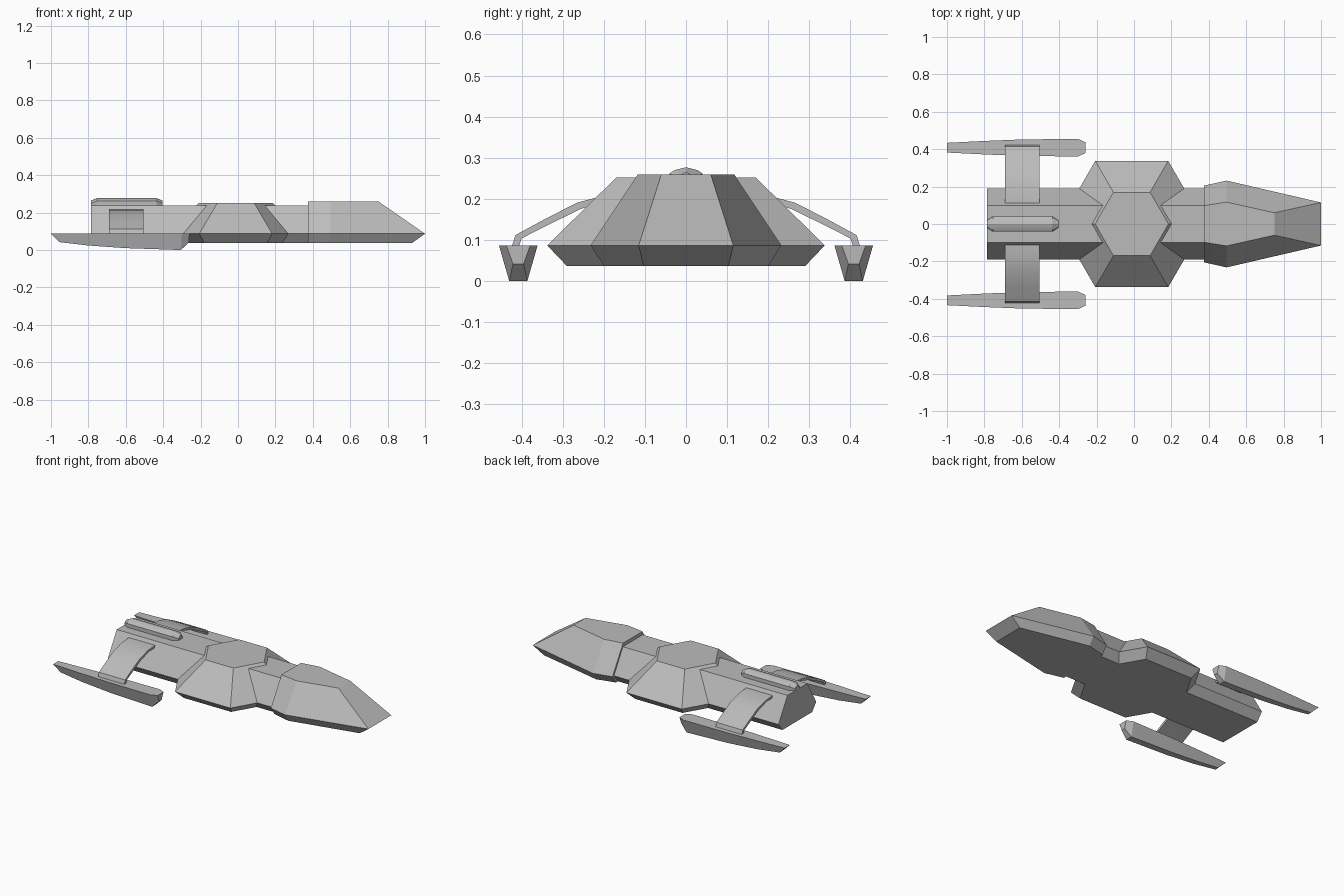
import bpy
import bmesh
import math

cube = bpy.data.objects.get("Cube")
if cube:
    bpy.data.objects.remove(cube, do_unlink=True)

grey = bpy.data.materials.new("hull grey")
grey.use_nodes = True
grey.diffuse_color = (0.5, 0.5, 0.5, 1)
grey.node_tree.nodes["Principled BSDF"].inputs["Base Color"].default_value = (0.5, 0.5, 0.5, 1)


def finish(name, bm, angle=20):
    bmesh.ops.remove_doubles(bm, verts=bm.verts, dist=0.0001)
    bmesh.ops.recalc_face_normals(bm, faces=bm.faces)
    mesh = bpy.data.meshes.new(name)
    bm.to_mesh(mesh)
    bm.free()
    mesh.materials.append(grey)
    obj = bpy.data.objects.new(name, mesh)
    bpy.context.collection.objects.link(obj)
    bpy.ops.object.select_all(action="DESELECT")
    obj.select_set(True)
    bpy.context.view_layer.objects.active = obj
    bpy.ops.object.shade_smooth_by_angle(angle=math.radians(angle))
    return obj


def loft(name, sections, centre_y=0):
    """Skin half sections of (x, half width, z), listed bottom to top, mirrored across y."""
    bm = bmesh.new()
    left = [[bm.verts.new((x, centre_y + y, z)) for x, y, z in s] for s in sections]
    right = [[bm.verts.new((x, centre_y - y, z)) for x, y, z in s] for s in sections]
    rows = len(sections[0])
    for i in range(len(sections) - 1):
        for side in (left, right):
            for j in range(rows - 1):
                bm.faces.new((side[i][j], side[i + 1][j], side[i + 1][j + 1], side[i][j + 1]))
        for j in (0, rows - 1):
            bm.faces.new((left[i][j], left[i + 1][j], right[i + 1][j], right[i][j]))
    # End caps, one strip per level
    for i in (0, -1):
        for j in range(rows - 1):
            bm.faces.new((left[i][j], left[i][j + 1], right[i][j + 1], right[i][j]))
    return finish(name, bm)


LOW, RIM = 0.037, 0.087

# Long central hull
loft("main_hull", [[(x, 0.15, LOW), (x, 0.19, RIM), (x, 0.10, 0.238)] for x in (-0.785, 0.40)])

# Wedge nose
loft("nose", [
    [(0.375, 0.17, LOW), (0.375, 0.205, RIM), (0.375, 0.098, 0.26)],
    [(0.495, 0.20, LOW), (0.495, 0.232, RIM), (0.495, 0.117, 0.26)],
    [(0.93, 0.103, LOW), (1.0, 0.115, RIM), (0.75, 0.06, 0.26)],
])

# Six-sided middle section
bm = bmesh.new()
rings = []
for radius, z in ((0.335, LOW), (0.39, RIM), (0.196, 0.252)):
    rings.append([bm.verts.new((radius * math.cos(k * math.pi / 3) - 0.012,
                                radius * math.sin(k * math.pi / 3), z)) for k in range(6)])
for a, b in zip(rings, rings[1:]):
    for k in range(6):
        n = (k + 1) % 6
        bm.faces.new((a[k], a[n], b[n], b[k]))
bm.faces.new(rings[0])
bm.faces.new(rings[-1])
finish("hexagonal_midsection", bm)

# Rounded pod on the rear deck
pod = []
for x, size, drop in ((-0.785, 0.5, 0.012), (-0.755, 1, 0), (-0.435, 1, 0), (-0.405, 0.5, 0.012)):
    pod.append([(x, 0.04 * size, 0.23), (x, 0.04 * size, 0.262 - drop),
                (x, 0.028 * size, 0.27 - drop), (x, 0, 0.277 - drop)])
loft("deck_pod", pod)

# Side nacelles and the curved struts carrying them
strut_top = [(0.11, 0.217), (0.18, 0.213), (0.265, 0.191), (0.345, 0.15), (0.415, 0.112), (0.425, 0.08)]
strut_under = [(0.11, 0.203), (0.175, 0.2), (0.255, 0.176), (0.335, 0.137), (0.40, 0.104), (0.408, 0.08)]
for side, sign in (("left", 1), ("right", -1)):
    loft(side + "_nacelle", [
        [(-0.262, 0.013, 0.042), (-0.26, 0.029, RIM)],
        [(-0.305, 0.022, 0.0), (-0.30, 0.047, RIM)],
        [(-0.60, 0.021, 0.01), (-0.60, 0.044, RIM)],
        [(-0.80, 0.018, 0.024), (-0.80, 0.036, RIM)],
        [(-0.955, 0.013, 0.042), (-1.0, 0.026, RIM)],
    ], sign * 0.408)

    bm = bmesh.new()
    grid = [[bm.verts.new((x, sign * y, z)) for y, z in path]
            for x, path in ((-0.69, strut_top), (-0.505, strut_top),
                            (-0.505, strut_under), (-0.69, strut_under))]
    for i in range(len(strut_top) - 1):
        for c in range(4):
            d = (c + 1) % 4
            bm.faces.new((grid[c][i], grid[d][i], grid[d][i + 1], grid[c][i + 1]))
    for i in (0, -1):
        bm.faces.new([column[i] for column in grid])
    finish(side + "_strut", bm, 35)
